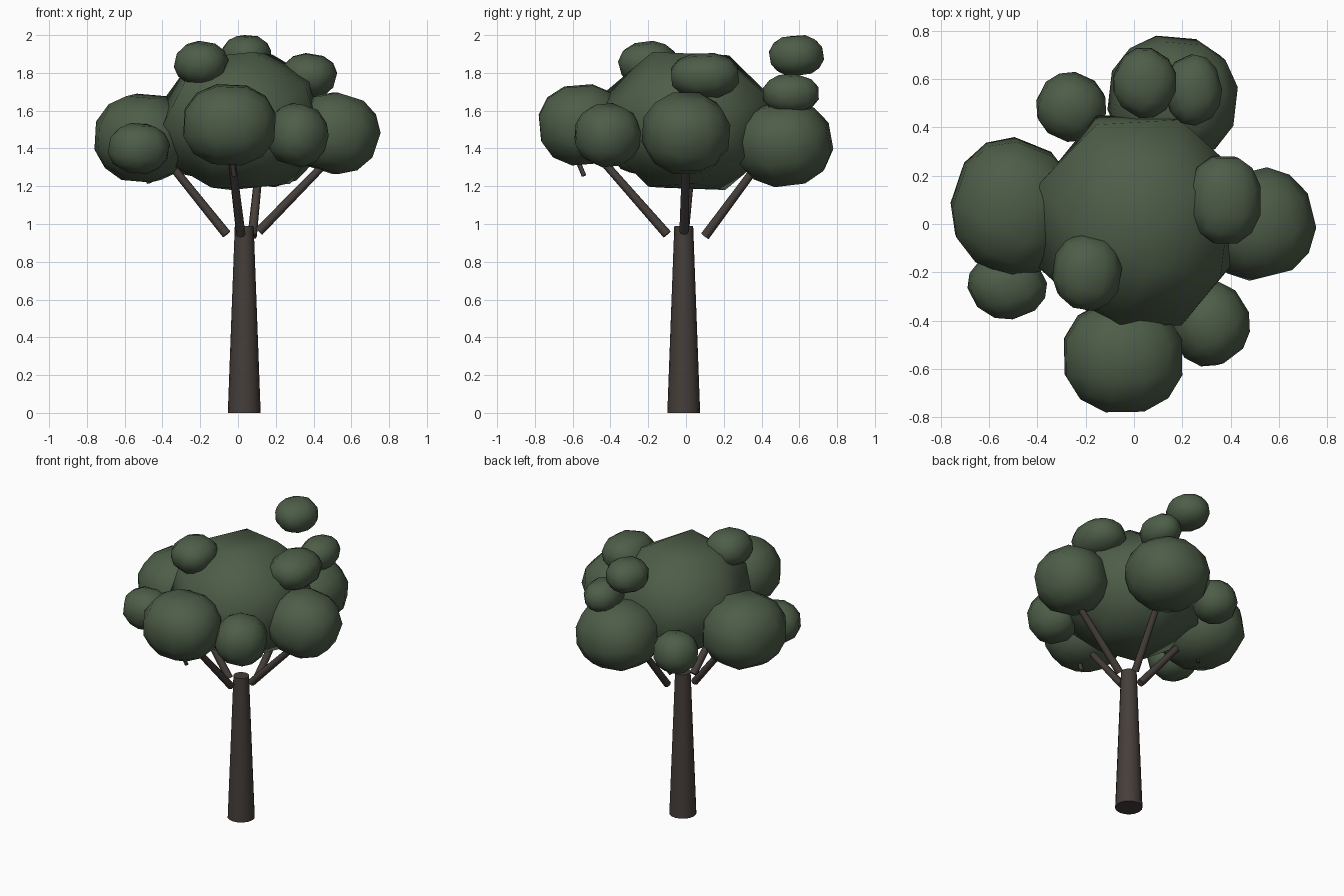
import bpy, bmesh, math
from mathutils import Vector, Euler

if "Cube" in bpy.data.objects:
    bpy.data.objects.remove(bpy.data.objects["Cube"])


def material(name, rgb):
    m = bpy.data.materials.new(name)
    m.diffuse_color = (*rgb, 1)
    m.use_nodes = True
    m.node_tree.nodes["Principled BSDF"].inputs["Base Color"].default_value = m.diffuse_color
    return m


BARK = material("bark", (0.06, 0.048, 0.042))
LEAF = material("leaves", (0.075, 0.11, 0.065))


def finish(name, bm, mat, smooth=True):
    mesh = bpy.data.meshes.new(name)
    bm.to_mesh(mesh)
    bm.free()
    for p in mesh.polygons:
        p.use_smooth = smooth and len(p.vertices) == 4
    mesh.materials.append(mat)
    ob = bpy.data.objects.new(name, mesh)
    bpy.context.collection.objects.link(ob)
    return ob


def limb(name, a, b, r1, r2, sides):
    a, b = Vector(a), Vector(b)
    bm = bmesh.new()
    bmesh.ops.create_cone(bm, cap_ends=True, segments=sides, radius1=r1,
                          radius2=r2, depth=(b - a).length)
    ob = finish(name, bm, BARK)
    ob.location = (a + b) / 2
    ob.rotation_euler = (b - a).to_track_quat('Z', 'Y').to_euler()


def clump(name, centre, half, turn, cuts=2):
    # cube sphere, turned, then fitted to its half extents
    bm = bmesh.new()
    bmesh.ops.create_cube(bm, size=2)
    bmesh.ops.subdivide_edges(bm, edges=bm.edges[:], cuts=cuts, use_grid_fill=True)
    rot = Euler([math.radians(t) for t in turn]).to_matrix()
    for v in bm.verts:
        v.co = rot @ v.co.normalized()
    size = [max(abs(v.co[i]) for v in bm.verts) for i in range(3)]
    for v in bm.verts:
        v.co = Vector([v.co[i] / size[i] * half[i] for i in range(3)])
    finish(name, bm, LEAF).location = centre


# trunk
limb("trunk", (0.033, -0.012, 0), (0.033, -0.012, 0.99), 0.087, 0.05, 16)

# branches
limb("branch_left", (-0.06, -0.01, 0.945), (-0.45, 0.04, 1.43), 0.025, 0.02, 8)
limb("branch_right", (0.11, -0.01, 0.96), (0.50, 0.0, 1.36), 0.025, 0.02, 8)
limb("branch_front", (0.015, -0.10, 0.945), (-0.04, -0.50, 1.40), 0.025, 0.02, 8)
limb("branch_back", (0.075, 0.10, 0.935), (0.12, 0.43, 1.38), 0.025, 0.02, 8)

# twigs
limb("twig_front", (-0.02, -0.54, 1.255), (-0.04, -0.60, 1.40), 0.013, 0.013, 6)
limb("twig_left", (-0.47, 0.07, 1.215), (-0.50, 0.07, 1.35), 0.013, 0.013, 6)

# crown
clump("crown_core", (0.02, 0.015, 1.545), (0.42, 0.435, 0.365), (20, 15, -18), 1)

# large outer clumps
clump("clump_left", (-0.50, 0.07, 1.455), (0.26, 0.29, 0.235), (5, 5, -20))
clump("clump_front", (-0.045, -0.55, 1.525), (0.245, 0.23, 0.215), (5, 3, 1))
clump("clump_right", (0.515, 0.0, 1.48), (0.24, 0.235, 0.215), (0, 18, 14))
clump("clump_back", (0.16, 0.52, 1.425), (0.27, 0.26, 0.23), (8, 10, -5))

# small clumps
clump("clump_front_left", (-0.525, -0.255, 1.40), (0.165, 0.14, 0.135), (10, 5, 25))
clump("clump_front_right", (0.315, -0.415, 1.47), (0.165, 0.175, 0.17), (5, 15, 35))
clump("clump_top_right", (0.375, 0.10, 1.785), (0.15, 0.18, 0.12), (3, 12, 0))
clump("clump_top_front", (-0.195, -0.20, 1.85), (0.145, 0.16, 0.12), (10, 12, -8))
clump("clump_back_left", (-0.26, 0.485, 1.395), (0.145, 0.145, 0.14), (10, 10, -25))
clump("clump_back_top", (0.045, 0.585, 1.892), (0.13, 0.145, 0.108), (5, 5, -30))
clump("clump_back_mid", (0.245, 0.555, 1.69), (0.12, 0.148, 0.105), (5, 10, 20))
